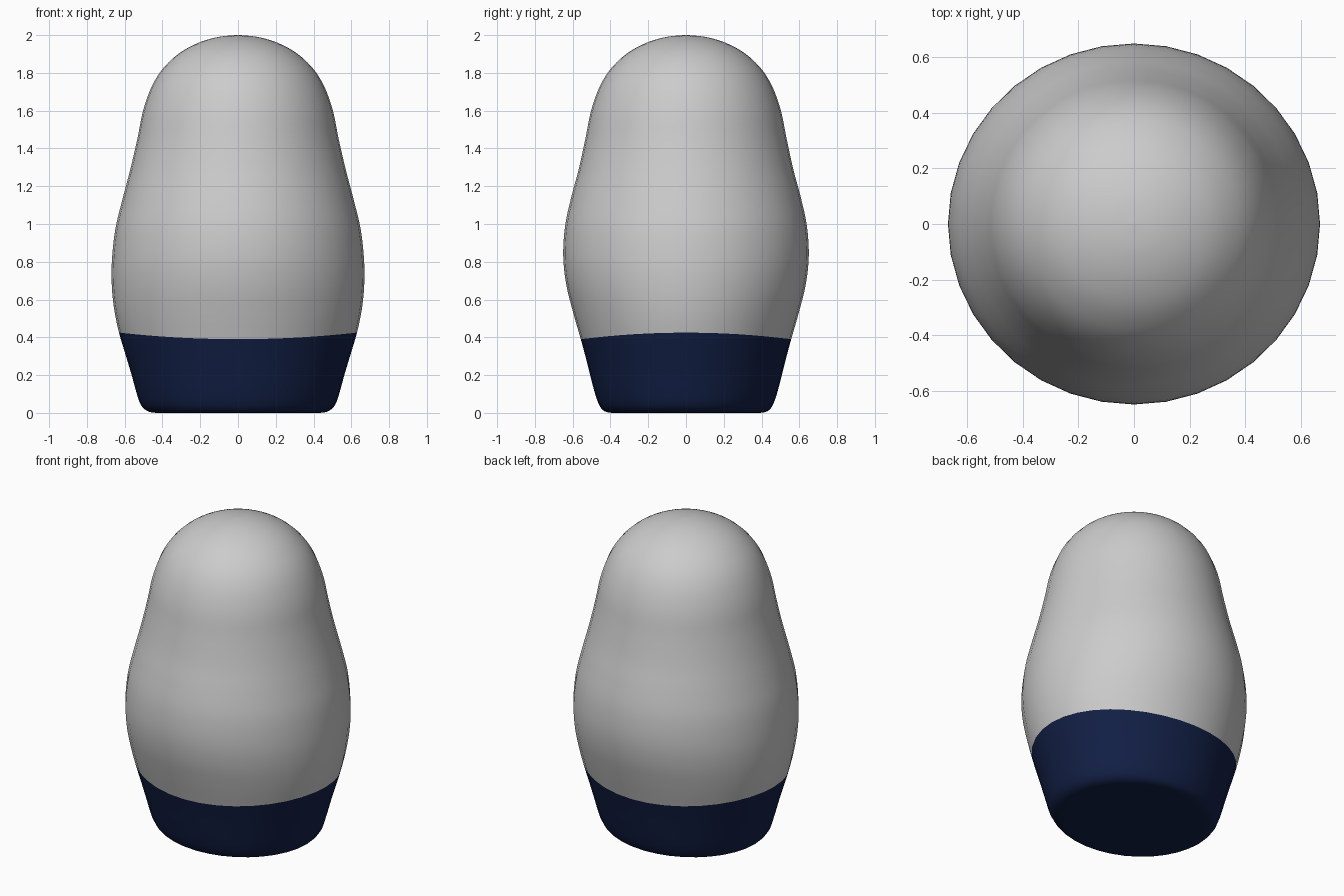
import bpy, bmesh, math

if "Cube" in bpy.data.objects:
    bpy.data.objects.remove(bpy.data.objects["Cube"])

SEGMENTS = 36
STEPS = 4

# Profile rings: half width x, half depth y, height at the sides, height at front/back
BASE = [(0.42, 0.375, 0.0, 0.0), (0.46, 0.415, 0.003, 0.003), (0.493, 0.443, 0.018, 0.018),
        (0.518, 0.463, 0.05, 0.05), (0.537, 0.481, 0.105, 0.10), (0.563, 0.505, 0.20, 0.19),
        (0.596, 0.53, 0.31, 0.29), (0.63, 0.557, 0.425, 0.39)]
BODY = [(0.63, 0.557, 0.425, 0.39), (0.655, 0.597, 0.545, 0.53), (0.668, 0.634, 0.67, 0.68),
        (0.668, 0.65, 0.80, 0.83), (0.65, 0.64, 0.97, 0.99), (0.612, 0.608, 1.13, 1.14),
        (0.57, 0.568, 1.29, 1.29), (0.533, 0.533, 1.45, 1.45), (0.505, 0.505, 1.59, 1.59),
        (0.469, 0.469, 1.70, 1.70), (0.425, 0.425, 1.785, 1.785), (0.37, 0.37, 1.853, 1.853),
        (0.295, 0.295, 1.915, 1.915), (0.2, 0.2, 1.963, 1.963), (0.1, 0.1, 1.991, 1.991),
        (0.01, 0.01, 2.0, 2.0)]


def spline(pts):
    """Catmull-Rom curve through the rings."""
    ext = [pts[0]] + pts + [pts[-1]]
    out = []
    for a, b, c, d in zip(ext, ext[1:], ext[2:], ext[3:]):
        for s in range(STEPS):
            t = s / STEPS
            out.append([0.5 * (2 * q + (r - p) * t + (2 * p - 5 * q + 4 * r - w) * t * t
                               + (3 * q - p - 3 * r + w) * t ** 3)
                        for p, q, r, w in zip(a, b, c, d)])
    return out + [pts[-1]]


def loft(name, rings, cap_bottom, cap_top, color=None):
    bm = bmesh.new()
    loops = []
    for rx, ry, zx, zy in rings:
        loop = []
        for i in range(SEGMENTS):
            a = 2 * math.pi * i / SEGMENTS
            c, s = math.cos(a), math.sin(a)
            loop.append(bm.verts.new((rx * c, ry * s, zy + (zx - zy) * c * c)))
        loops.append(loop)
    for lo, hi in zip(loops, loops[1:]):
        for i in range(SEGMENTS):
            j = (i + 1) % SEGMENTS
            bm.faces.new((lo[i], lo[j], hi[j], hi[i]))
    if cap_bottom:
        bm.faces.new(loops[0][::-1])
    if cap_top:
        bm.faces.new(loops[-1])
    for f in bm.faces:
        f.smooth = True
    mesh = bpy.data.meshes.new(name)
    bm.to_mesh(mesh)
    bm.free()
    ob = bpy.data.objects.new(name, mesh)
    bpy.context.collection.objects.link(ob)
    if color:
        mat = bpy.data.materials.new(name + "_paint")
        mat.diffuse_color = color
        mat.use_nodes = True
        mat.node_tree.nodes["Principled BSDF"].inputs["Base Color"].default_value = mat.diffuse_color
        mesh.materials.append(mat)


# One continuous curve, split at the seam so both parts stay tangent
curve = spline(BASE + BODY[1:])
seam = (len(BASE) - 1) * STEPS

# Dark blue base band with flat bottom
loft("base", curve[:seam + 1], True, False, (0.006, 0.014, 0.06, 1))
# Grey upper body with domed head
loft("body", curve[seam:], False, True)
